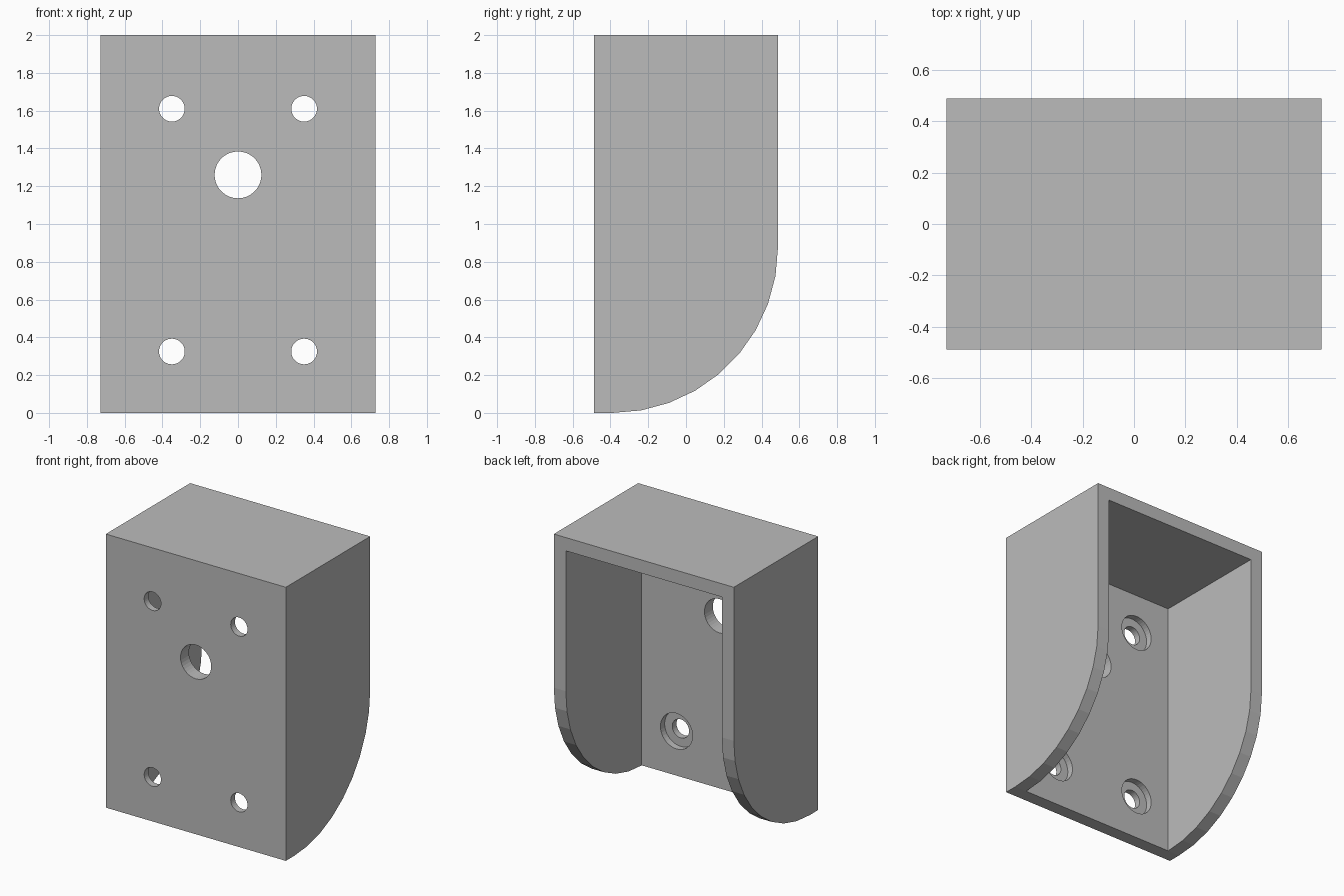
import bpy, bmesh
from math import sin, cos, pi, radians
from mathutils import Matrix

cube = bpy.data.objects.get("Cube")
if cube:
    bpy.data.objects.remove(cube, do_unlink=True)

# Main dimensions
W, D, H = 0.728, 0.487, 2.0      # half width, half depth, height
WALL = 0.097
RADIUS = 2 * D - WALL            # rounded lower back edge

grey = bpy.data.materials.new("plain grey")
grey.use_nodes = True
colour = (0.5, 0.5, 0.5, 1)
grey.diffuse_color = colour
grey.node_tree.nodes["Principled BSDF"].inputs["Base Color"].default_value = colour


def make_object(name, bm):
    bmesh.ops.recalc_face_normals(bm, faces=bm.faces)
    mesh = bpy.data.meshes.new(name)
    bm.to_mesh(mesh)
    bm.free()
    mesh.materials.append(grey)
    obj = bpy.data.objects.new(name, mesh)
    bpy.context.collection.objects.link(obj)
    return obj


def box(name, x0, x1, y0, y1, z0, z1):
    bm = bmesh.new()
    bmesh.ops.create_cube(bm, size=1)
    bmesh.ops.scale(bm, vec=(x1 - x0, y1 - y0, z1 - z0), verts=bm.verts)
    bmesh.ops.translate(bm, vec=((x0 + x1) / 2, (y0 + y1) / 2, (z0 + z1) / 2), verts=bm.verts)
    return make_object(name, bm)


def bore(name, x, z, r, y0, y1):
    bm = bmesh.new()
    bmesh.ops.create_cone(bm, cap_ends=True, segments=36, radius1=r, radius2=r, depth=y1 - y0)
    bmesh.ops.rotate(bm, matrix=Matrix.Rotation(pi / 2, 3, "X"), verts=bm.verts)
    bmesh.ops.translate(bm, vec=(x, (y0 + y1) / 2, z), verts=bm.verts)
    return make_object(name, bm)


def cut(target, cutter):
    cutter.hide_render = True
    mod = target.modifiers.new("cut", "BOOLEAN")
    mod.operation = "DIFFERENCE"
    mod.solver = "EXACT"
    mod.object = cutter
    bpy.context.view_layer.objects.active = target
    bpy.ops.object.modifier_apply(modifier=mod.name)
    bpy.data.objects.remove(cutter, do_unlink=True)


# Solid body: side profile with a quarter round, extruded across the width
profile = [(D, H), (-D, H), (-D, 0)]
for step in range(10):
    a = radians(10 * step)
    profile.append((WALL - D + RADIUS * sin(a), RADIUS - RADIUS * cos(a)))
bm = bmesh.new()
side = bm.faces.new([bm.verts.new((-W, y, z)) for y, z in profile])
extruded = bmesh.ops.extrude_face_region(bm, geom=[side])["geom"]
bmesh.ops.translate(bm, vec=(2 * W, 0, 0),
                    verts=[v for v in extruded if isinstance(v, bmesh.types.BMVert)])
housing = make_object("wall_housing", bm)

# Hollow, open at the back and the bottom
cut(housing, box("cavity_cutter", WALL - W, W - WALL, WALL - D, D + 1, -1, H - WALL))

# Cable hole and four counterbored screw holes in the front plate
cut(housing, bore("cable_hole_cutter", 0, 1.26, 0.124, -D - 0.1, 0))
for x in (-0.35, 0.35):
    for z in (0.325, 1.61):
        cut(housing, bore("screw_hole_cutter", x, z, 0.068, -D - 0.1, 0))
        cut(housing, bore("screw_head_cutter", x, z, 0.13, WALL / 2 - D, 0))
